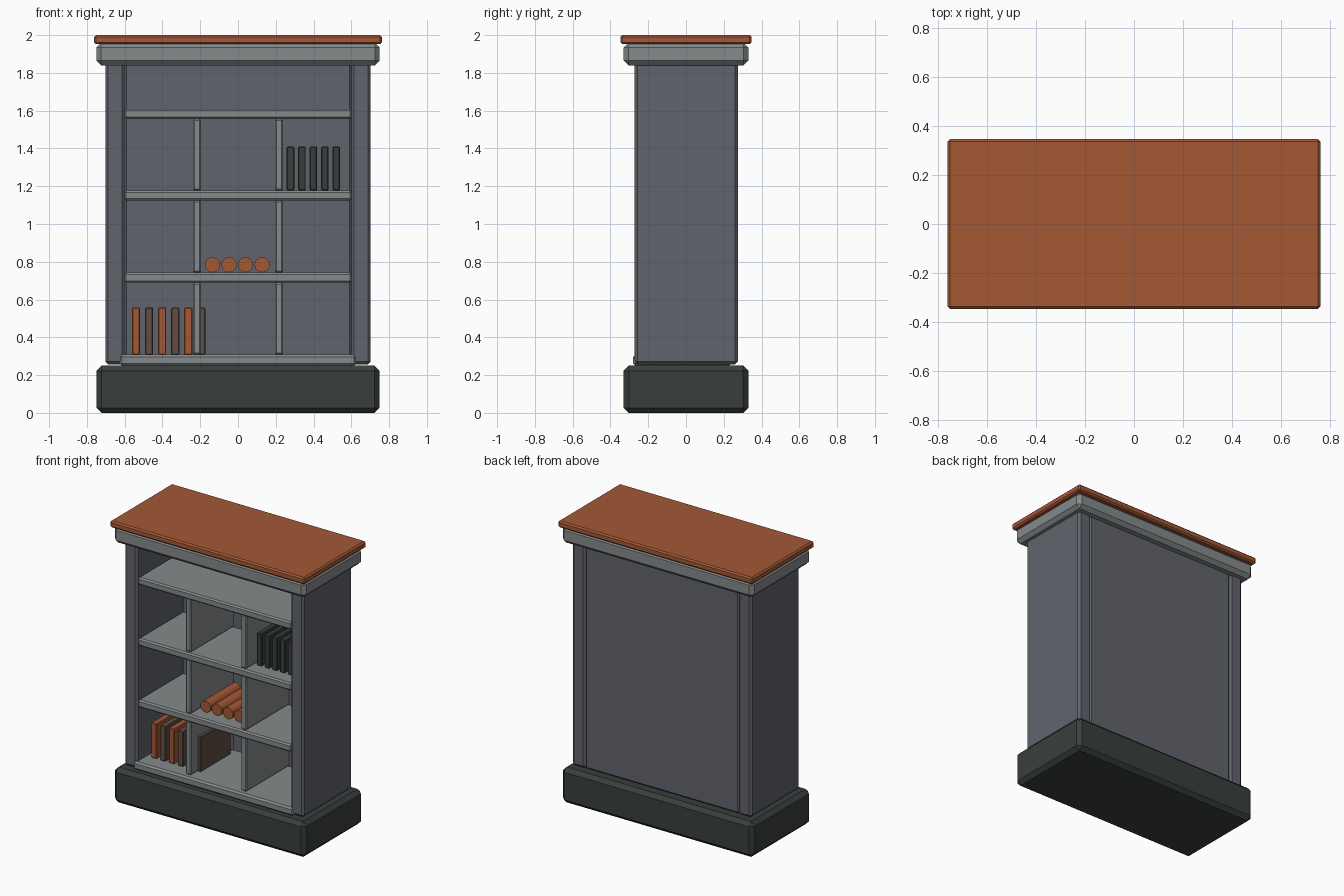
import bpy, bmesh, math
from mathutils import Matrix

old = bpy.data.objects.get("Cube")
if old:
    bpy.data.objects.remove(old, do_unlink=True)


def material(name, rgb):
    lin = [((c / 255 + 0.055) / 1.055) ** 2.4 for c in rgb] + [1.0]
    m = bpy.data.materials.new(name)
    m.use_nodes = True
    m.diffuse_color = lin
    m.node_tree.nodes["Principled BSDF"].inputs["Base Color"].default_value = lin
    return m


ORANGE = material("orange wood", (164, 88, 53))
SLATE = material("slate panel", (97, 100, 109))
GREY = material("light grey trim", (133, 138, 139))
DARK = material("dark green grey", (56, 63, 61))
BROWN = material("brown cover", (97, 78, 68))


def finish(name, bm, mat):
    mesh = bpy.data.meshes.new(name)
    bm.to_mesh(mesh)
    bm.free()
    mesh.materials.append(mat)
    ob = bpy.data.objects.new(name, mesh)
    bpy.context.collection.objects.link(ob)
    return ob


def box(name, x, y, z, mat, bevel):
    """Chamfered box from (min, max) pairs."""
    bm = bmesh.new()
    bmesh.ops.create_cube(bm, size=1)
    for v in bm.verts:
        for i, (lo, hi) in enumerate((x, y, z)):
            v.co[i] = hi if v.co[i] > 0 else lo
    bmesh.ops.bevel(bm, geom=bm.edges[:], offset=bevel, segments=1,
                    profile=0.5, affect='EDGES')
    return finish(name, bm, mat)


def rod(name, x, z, radius, length, mat):
    """Cylinder lying along y."""
    bm = bmesh.new()
    bmesh.ops.create_cone(bm, cap_ends=True, segments=20, radius1=radius,
                          radius2=radius, depth=length,
                          matrix=Matrix.Translation((x, 0, z))
                          @ Matrix.Rotation(math.pi / 2, 4, 'X'))
    for f in bm.faces:
        f.smooth = len(f.verts) == 4
    for e in bm.edges:
        e.smooth = all(len(f.verts) == 4 for f in e.link_faces)
    return finish(name, bm, mat)


# Plinth, cornice and top board
box("plinth", (-0.75, 0.75), (-0.33, 0.33), (0, 0.25), DARK, 0.027)
box("cornice", (-0.75, 0.75), (-0.33, 0.33), (1.84, 1.96), GREY, 0.025)
box("top_board", (-0.762, 0.762), (-0.347, 0.347), (1.952, 2.0), ORANGE, 0.01)

# Side and back panels
for side, x in (("left", (0.6, 0.702)), ("right", (-0.702, -0.6))):
    box(side + "_side_panel", x, (-0.272, 0.274), (0.257, 1.87), SLATE, 0.015)
box("back_panel", (-0.602, 0.602), (0.23, 0.268), (0.257, 1.87), SLATE, 0.012)

# Bottom board and shelves
box("bottom_board", (-0.627, 0.627), (-0.28, 0.24), (0.25, 0.308), GREY, 0.012)
shelf_tops = [0.308, 0.743, 1.178, 1.61]
for i, top in enumerate(shelf_tops[1:]):
    box(f"shelf_{i + 1}", (-0.602, 0.602), (-0.262, 0.24),
        (top - 0.054, top), GREY, 0.01)

# Upright dividers between shelves
for row in range(3):
    for side, x in (("left", 0.217), ("right", -0.217)):
        box(f"{side}_divider_{row + 1}", (x - 0.022, x + 0.022), (-0.248, 0.24),
            (shelf_tops[row], shelf_tops[row + 1] - 0.054), GREY, 0.008)

# Alternating books on the bottom board
for i in range(6):
    x = -0.54 + 0.069 * i
    box(f"lower_book_{i + 1}", (x - 0.022, x + 0.022), (-0.17, 0.17),
        (0.308, 0.557), BROWN if i % 2 else ORANGE, 0.005)

# Dark books on the middle shelf
for i in range(5):
    x = 0.278 + 0.0605 * i
    box(f"upper_book_{i + 1}", (x - 0.02, x + 0.02), (-0.16, 0.16),
        (1.178, 1.41), DARK, 0.005)

# Row of scrolls
for i in range(4):
    rod(f"scroll_{i + 1}", -0.135 + 0.0875 * i, 0.784, 0.04, 0.34, ORANGE)
